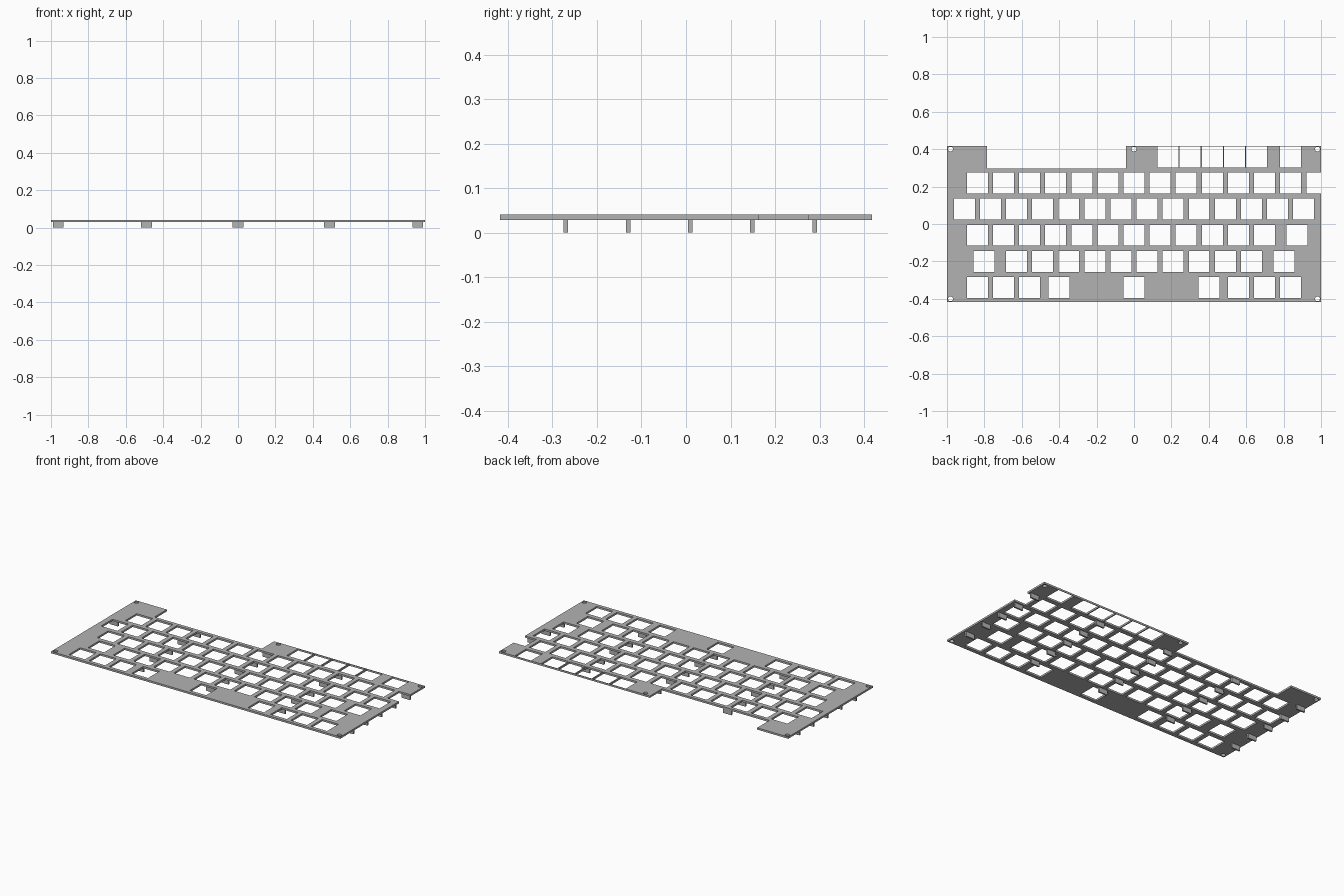
import bpy
import math

cube = bpy.data.objects.get("Cube")
if cube:
    bpy.data.objects.remove(cube, do_unlink=True)

P = 0.1396          # key pitch
H = 0.056           # half of a key opening
TOP_Z, BOT_Z = 0.0405, 0.029
DEPTH = 0.418       # half depth of the plate
ROW1 = 0.219        # centre line of the number row

grey = bpy.data.materials.new("plate grey")
grey.use_nodes = True
colour = (0.45, 0.45, 0.45, 1)
grey.diffuse_color = colour
grey.node_tree.nodes["Principled BSDF"].inputs["Base Color"].default_value = colour


def link(name, mesh):
    obj = bpy.data.objects.new(name, mesh)
    bpy.context.scene.collection.objects.link(obj)
    mesh.materials.clear()
    mesh.materials.append(grey)
    return obj


def add_loop(curve, points):
    spline = curve.splines.new("POLY")
    spline.points.add(len(points) - 1)
    for p, (x, y) in zip(spline.points, points):
        p.co = (x, y, 0, 1)
    spline.use_cyclic_u = True
    spline.use_smooth = False


def square(x, y):
    return [(x - H, y - H), (x + H, y - H), (x + H, y + H), (x - H, y + H)]


def circle(x, y, r=0.013, n=16):
    return [(x + r * math.cos(2 * math.pi * i / n),
             y + r * math.sin(2 * math.pi * i / n)) for i in range(n)]


# Key plate: outline with a back notch and an open key slot on the left-hand edge
curve = bpy.data.curves.new("plate_profile", "CURVE")
curve.dimensions = "2D"
curve.fill_mode = "BOTH"
curve.extrude = (TOP_Z - BOT_Z) / 2
slot = 7 * P - H
add_loop(curve, [(-1, -DEPTH), (1, -DEPTH), (1, ROW1 - H), (slot, ROW1 - H),
                 (slot, ROW1 + H), (1, ROW1 + H), (1, DEPTH), (-0.043, DEPTH),
                 (-0.043, 0.297), (-0.785, 0.297), (-0.785, DEPTH), (-1, DEPTH)])

# Key openings, row by row from the back, in units of the pitch
rows = [
    [1.3 + 0.85 * i for i in range(5)] + [6],
    list(range(-6, 7)),
    [i - 6.5 for i in range(14)],
    list(range(-6, 6)) + [6.25],
    [-5.75] + [i - 4.5 for i in range(10)] + [5.75],
    [-6, -5, -4, -2.875, 0, 2.875, 4, 5, 6],
]
for r, keys in enumerate(rows):
    for k in keys:
        add_loop(curve, square(k * P, ROW1 + (1 - r) * P))

# Screw holes
for x, y in [(-0.981, 0.4), (0, 0.4), (0.981, 0.4), (-0.981, -0.4), (0.981, -0.4)]:
    add_loop(curve, circle(x, y))

# Turn the filled profile into a mesh plate
temp = bpy.data.objects.new("plate_profile", curve)
bpy.context.scene.collection.objects.link(temp)
bpy.context.view_layer.update()
deps = bpy.context.evaluated_depsgraph_get()
mesh = bpy.data.meshes.new_from_object(temp.evaluated_get(deps))
bpy.data.objects.remove(temp, do_unlink=True)
plate = link("key_plate", mesh)
plate.location.z = (TOP_Z + BOT_Z) / 2
for f in mesh.polygons:
    f.use_smooth = False
    f.material_index = 0

# Support tabs hanging under the webs between the rows
w, t = 0.029, 0.005
corners = [(sx * w, sy * t, z) for z in (0, BOT_Z)
           for sx, sy in ((-1, -1), (1, -1), (1, 1), (-1, 1))]
faces = [(3, 2, 1, 0), (4, 5, 6, 7)]
faces += [(i, (i + 1) % 4, (i + 1) % 4 + 4, i + 4) for i in range(4)]
tab = bpy.data.meshes.new("support_tab")
tab.from_pydata(corners, [], faces)
for row in range(5):
    for x in (-0.961, -0.49, 0, 0.49, 0.961):
        link("support_tab", tab).location = (x, ROW1 + (0.5 - row) * P, 0)
